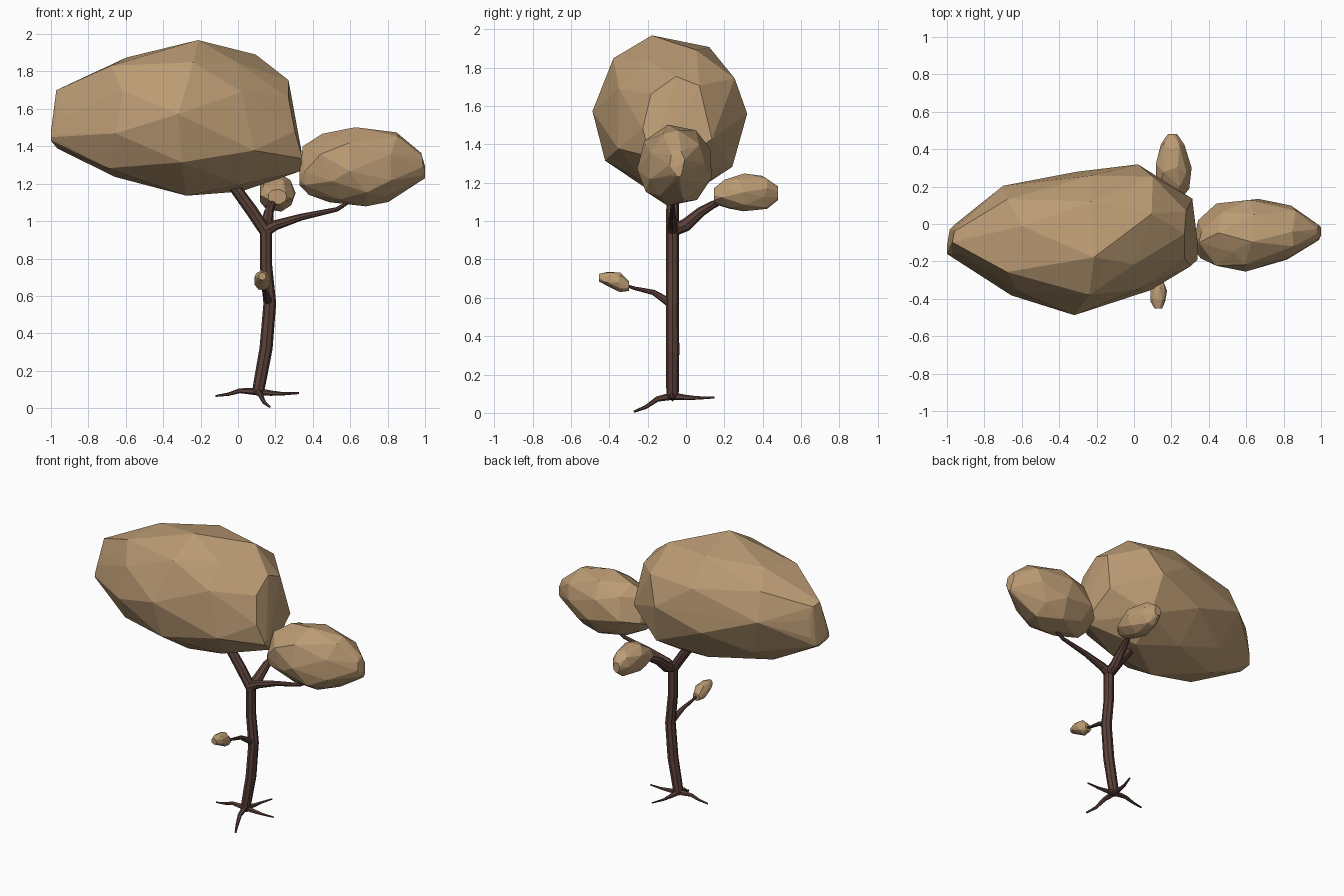
import bpy, bmesh, math, random
from mathutils import Vector

random.seed(11)


def material(name, rgb):
    m = bpy.data.materials.new(name)
    m.diffuse_color = (*rgb, 1)
    return m


LEAF = material("tan leaves", (0.50, 0.33, 0.175))
BARK = material("dark bark", (0.105, 0.053, 0.042))


def finish(name, bm, mat):
    bmesh.ops.recalc_face_normals(bm, faces=bm.faces)
    me = bpy.data.meshes.new(name)
    bm.to_mesh(me)
    bm.free()
    me.materials.append(mat)
    ob = bpy.data.objects.new(name, me)
    bpy.context.collection.objects.link(ob)
    return ob


def canopy(name, sections, sides, axis="x"):
    """Faceted hull around elliptic sections: (position, side min/max, z min/max)."""
    bm = bmesh.new()
    last = len(sections) - 1
    for j, (pos, lo, hi, zlo, zhi) in enumerate(sections):
        # Staggered rings; inner rings wander along the axis, ends stay flat
        wander = 0.0 if j in (0, last) else 0.16 * min(hi - lo, 0.36)
        for i in range(sides):
            a = math.tau * (i + 0.5 * (j % 2)) / sides + random.uniform(-0.12, 0.12)
            r = 1.035 * random.uniform(0.98, 1.0)
            s = (lo + hi) / 2 + r * (hi - lo) / 2 * math.cos(a)
            z = (zlo + zhi) / 2 + r * (zhi - zlo) / 2 * math.sin(a)
            p = pos + random.uniform(-wander, wander)
            p = min(max(p, sections[0][0]), sections[last][0])
            bm.verts.new((p, s, z) if axis == "x" else (s, p, z))
    res = bmesh.ops.convex_hull(bm, input=bm.verts)
    loose = {v for v in res["geom_interior"] + res["geom_unused"]
             if isinstance(v, bmesh.types.BMVert)}
    bmesh.ops.delete(bm, geom=list(loose), context="VERTS")
    return finish(name, bm, LEAF)


def limb(name, path, sides=8):
    """Tapered tube through (x, y, z, radius) points."""
    bm = bmesh.new()
    pts = [Vector(p[:3]) for p in path]
    rings = []
    for i, p in enumerate(pts):
        d = (pts[min(i + 1, len(pts) - 1)] - pts[max(i - 1, 0)]).normalized()
        ref = Vector((0, 1, 0)) if abs(d.y) < 0.7 else Vector((1, 0, 0))
        u = d.cross(ref).normalized()
        w = d.cross(u)
        r = path[i][3]
        rings.append([bm.verts.new(p + r * (u * math.cos(math.tau * k / sides)
                                            + w * math.sin(math.tau * k / sides)))
                      for k in range(sides)])
    for a, b in zip(rings, rings[1:]):
        for k in range(sides):
            n = (k + 1) % sides
            bm.faces.new((a[k], a[n], b[n], b[k]))
    bm.faces.new(rings[0])
    bm.faces.new(rings[-1])
    return finish(name, bm, BARK)


# Leaf masses
canopy("large_canopy", [
    (-1.00, -0.16, -0.12, 1.43, 1.48),
    (-0.96, -0.16, 0.00, 1.39, 1.70),
    (-0.65, -0.385, 0.20, 1.235, 1.88),
    (-0.27, -0.48, 0.285, 1.14, 1.97),
    (0.05, -0.375, 0.31, 1.155, 1.89),
    (0.285, -0.22, 0.14, 1.26, 1.75),
    (0.34, -0.19, -0.10, 1.32, 1.37)], 9)
canopy("right_canopy", [
    (0.33, -0.15, -0.04, 1.19, 1.28),
    (0.37, -0.18, 0.02, 1.14, 1.40),
    (0.49, -0.235, 0.105, 1.10, 1.465),
    (0.64, -0.25, 0.14, 1.08, 1.50),
    (0.82, -0.195, 0.095, 1.10, 1.47),
    (0.98, -0.085, -0.005, 1.215, 1.37),
    (1.00, -0.06, -0.02, 1.23, 1.29)], 9)
canopy("back_canopy", [
    (0.145, 0.16, 0.26, 1.09, 1.17),
    (0.21, 0.12, 0.295, 1.065, 1.22),
    (0.30, 0.11, 0.305, 1.05, 1.25),
    (0.41, 0.145, 0.27, 1.065, 1.235),
    (0.48, 0.18, 0.23, 1.11, 1.18)], 9, "y")
canopy("front_bud", [
    (-0.453, 0.11, 0.15, 0.685, 0.725),
    (-0.41, 0.09, 0.17, 0.66, 0.735),
    (-0.35, 0.085, 0.175, 0.63, 0.73),
    (-0.297, 0.105, 0.155, 0.635, 0.685)], 9, "y")

# Trunk bending into the main branch
limb("trunk", [
    (0.105, -0.07, 0.075, 0.031), (0.115, -0.07, 0.13, 0.033),
    (0.15, -0.07, 0.32, 0.035), (0.17, -0.07, 0.56, 0.034),
    (0.15, -0.07, 0.76, 0.033), (0.15, -0.07, 0.94, 0.034),
    (0.07, -0.07, 1.06, 0.033), (-0.01, -0.07, 1.17, 0.031),
    (-0.07, -0.07, 1.26, 0.025)])

# Branches
limb("right_branch", [
    (0.15, -0.07, 0.95, 0.032), (0.20, -0.07, 0.978, 0.027),
    (0.34, -0.07, 1.022, 0.018), (0.53, -0.07, 1.063, 0.012),
    (0.62, -0.07, 1.12, 0.008)])
limb("back_branch", [
    (0.15, -0.07, 0.95, 0.032), (0.155, 0.00, 0.98, 0.034),
    (0.165, 0.08, 1.05, 0.026), (0.18, 0.14, 1.085, 0.02),
    (0.20, 0.22, 1.12, 0.014)])
limb("bud_branch", [
    (0.168, -0.06, 0.555, 0.025), (0.157, -0.11, 0.59, 0.02),
    (0.142, -0.17, 0.628, 0.014), (0.135, -0.27, 0.65, 0.009),
    (0.13, -0.33, 0.67, 0.007)])

# Four thin roots
for side, path in {
    "left": [(0.01, -0.07, 0.093, 0.013), (-0.05, -0.07, 0.075, 0.009),
             (-0.12, -0.07, 0.065, 0.005)],
    "right": [(0.18, -0.07, 0.08, 0.014), (0.24, -0.07, 0.077, 0.009),
              (0.325, -0.07, 0.08, 0.005)],
    "front": [(0.12, -0.15, 0.072, 0.014), (0.14, -0.21, 0.03, 0.01),
              (0.17, -0.27, 0.007, 0.006)],
    "back": [(0.12, 0.00, 0.08, 0.014), (0.13, 0.06, 0.078, 0.009),
             (0.16, 0.148, 0.08, 0.005)]}.items():
    limb(side + "_root", [(0.105, -0.07, 0.088, 0.02)] + path, 6)
